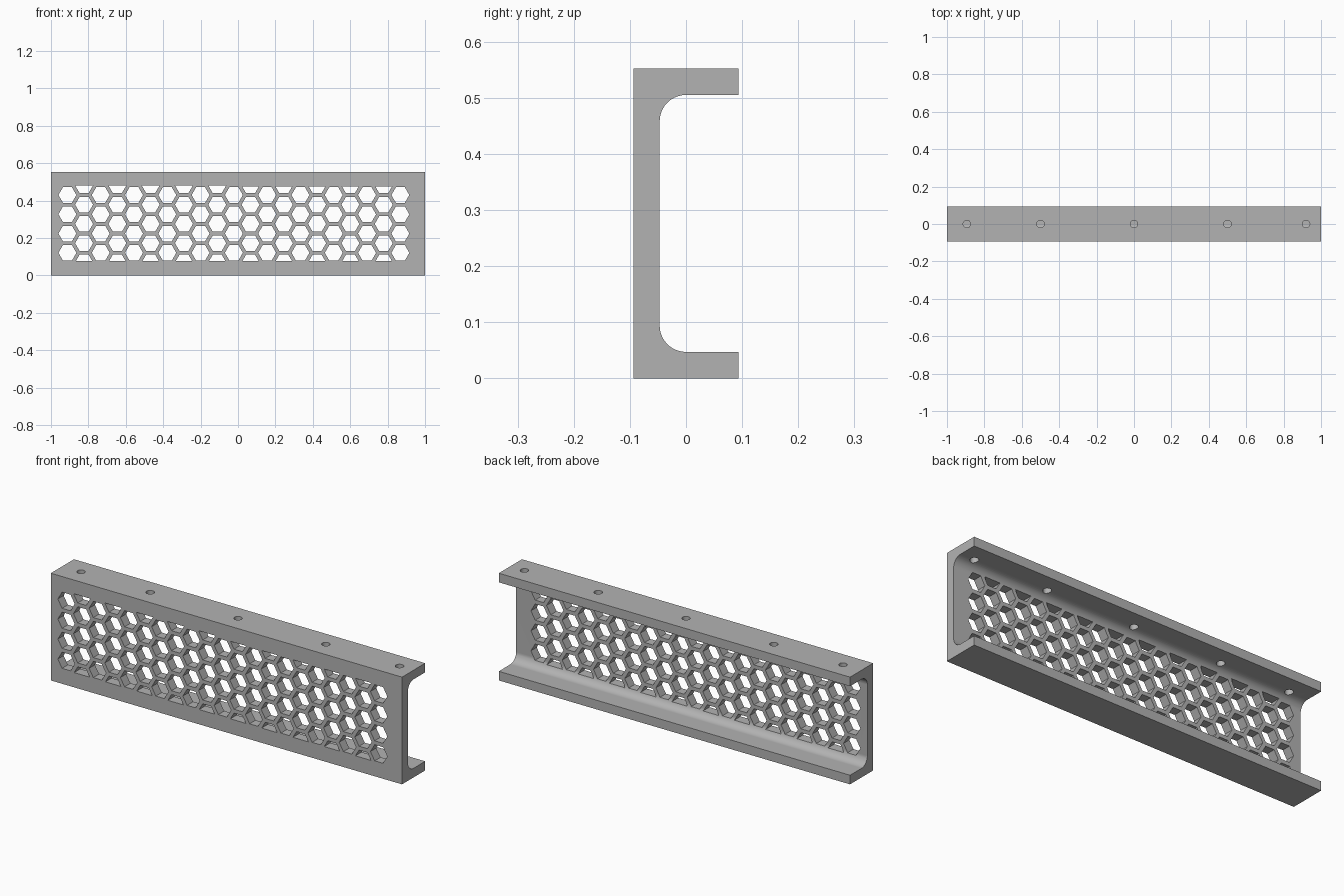
import bpy
import bmesh
from math import cos, sin, pi, radians
from mathutils import Vector

cube = bpy.data.objects.get("Cube")
if cube:
    bpy.data.objects.remove(cube, do_unlink=True)

# Overall sizes
LENGTH, DEPTH, HEIGHT = 2.0, 0.188, 0.552
WALL, FILLET = 0.047, 0.047
HEX_RADIUS, COLUMN_STEP, ROW_STEP = 0.048, 0.089, 0.103
HEX_START_X, HEX_START_Z = -0.912, 0.121
PATTERN_BOTTOM = 0.076


def prism(bm, points, offset):
    """Extrude a closed outline of points along the offset."""
    face = bm.faces.new([bm.verts.new(p) for p in points])
    result = bmesh.ops.extrude_face_region(bm, geom=[face])
    moved = [v for v in result["geom"] if isinstance(v, bmesh.types.BMVert)]
    bmesh.ops.translate(bm, verts=moved, vec=Vector(offset))


def finish(bm, name):
    bmesh.ops.recalc_face_normals(bm, faces=bm.faces)
    mesh = bpy.data.meshes.new(name)
    bm.to_mesh(mesh)
    bm.free()
    obj = bpy.data.objects.new(name, mesh)
    bpy.context.collection.objects.link(obj)
    return obj


def arc(cy, cz, start, steps=10):
    """Quarter circle running clockwise in the y-z plane."""
    angles = [start - pi / 2 * i / steps for i in range(steps + 1)]
    return [(cy + FILLET * cos(a), cz + FILLET * sin(a)) for a in angles]


# Channel body: C-shaped section with rounded inside corners
front, back = -DEPTH / 2, DEPTH / 2
fillet_y = front + WALL + FILLET
low, high = WALL + FILLET, HEIGHT - WALL - FILLET
section = [(back, 0), (back, WALL)]
section += arc(fillet_y, low, 1.5 * pi)
section += arc(fillet_y, high, pi)
section += [(back, HEIGHT - WALL), (back, HEIGHT), (front, HEIGHT), (front, 0)]
bm = bmesh.new()
prism(bm, [(-LENGTH / 2, y, z) for y, z in section], (LENGTH, 0, 0))
channel = finish(bm, "perforated_channel")

# Honeycomb cutter: staggered columns, end cells trimmed to half hexagons
bm = bmesh.new()
for column in range(21):
    x = HEX_START_X + column * COLUMN_STEP
    staggered = column % 2
    top = 0.481 if column < 10 else 0.475
    for row in range(4 + staggered):
        z = HEX_START_Z + (row - staggered / 2) * ROW_STEP
        corners = [(x + HEX_RADIUS * cos(k * pi / 3), z + HEX_RADIUS * sin(k * pi / 3))
                   for k in range(6)]
        cell = bmesh.new()
        prism(cell, [(cx, -0.2, cz) for cx, cz in corners], (0, 0, 0.4))
        cell.free()
        # Keep only the part of the outline between the pattern limits
        for limit, sign in ((PATTERN_BOTTOM, 1), (top, -1)):
            kept = []
            for (ax, az), (bx, bz) in zip(corners, corners[1:] + corners[:1]):
                a_in, b_in = sign * (az - limit) >= 0, sign * (bz - limit) >= 0
                if a_in:
                    kept.append((ax, az))
                if a_in != b_in:
                    t = (limit - az) / (bz - az)
                    kept.append((ax + t * (bx - ax), limit))
            corners = kept
        prism(bm, [(cx, -0.2, cz) for cx, cz in corners], (0, 0.4, 0))
honeycomb = finish(bm, "honeycomb_cutter")

# Screw hole cutter through the top flange
bm = bmesh.new()
for x in (-0.894, -0.5, 0, 0.5, 0.92):
    ring = [2 * pi * k / 24 for k in range(24)]
    prism(bm, [(x + 0.02 * cos(a), 0.02 * sin(a), 0.45) for a in ring], (0, 0, 0.2))
screw_holes = finish(bm, "screw_hole_cutter")

# Cut the openings, then remove the cutters
bpy.context.view_layer.objects.active = channel
channel.select_set(True)
for cutter in (honeycomb, screw_holes):
    cutter.hide_render = True
    mod = channel.modifiers.new(cutter.name, "BOOLEAN")
    mod.operation = "DIFFERENCE"
    mod.solver = "EXACT"
    mod.object = cutter
    bpy.ops.object.modifier_apply(modifier=mod.name)
    bpy.data.objects.remove(cutter, do_unlink=True)

# Plain grey finish, smooth fillets and sharp edges
grey = bpy.data.materials.new("plain_grey")
grey.use_nodes = True
colour = (0.45, 0.45, 0.45, 1)
grey.diffuse_color = colour
grey.node_tree.nodes["Principled BSDF"].inputs["Base Color"].default_value = colour
channel.data.materials.clear()
channel.data.materials.append(grey)
bpy.ops.object.shade_smooth_by_angle(angle=radians(25))
weighted = channel.modifiers.new("weighted_normals", "WEIGHTED_NORMAL")
weighted.keep_sharp = True
